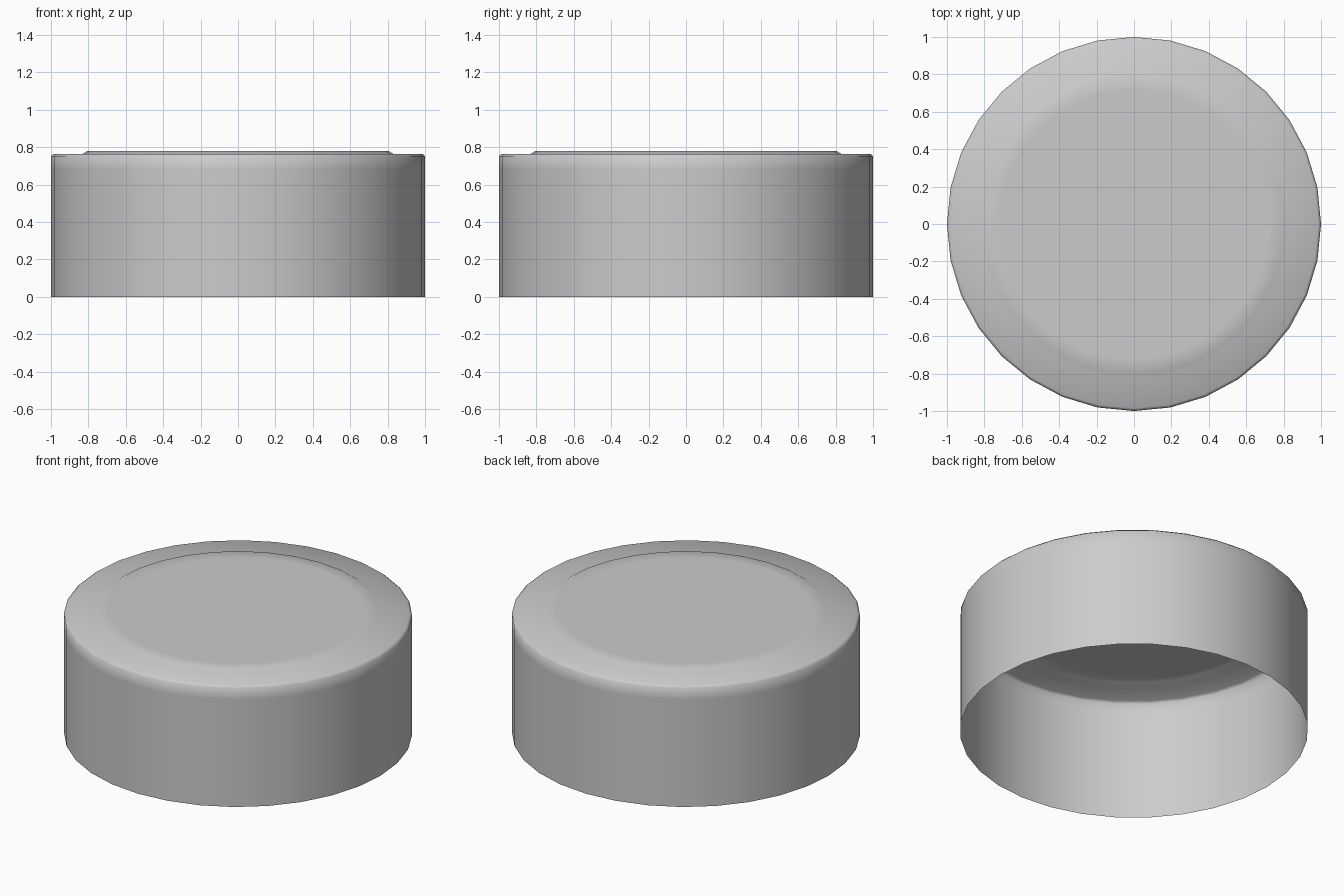
import bpy, bmesh
from math import cos, sin, tau

if "Cube" in bpy.data.objects:
    bpy.data.objects.remove(bpy.data.objects["Cube"])

SIDES = 32

# Wall and top profile as (radius, height), open at the bottom
PROFILE = [(1.0, 0.0), (1.0, 0.68), (1.0, 0.752), (0.985, 0.765),
           (0.83, 0.765), (0.805, 0.78), (0.72, 0.78)]

bm = bmesh.new()
rings = [[bm.verts.new((r * cos(tau * i / SIDES), r * sin(tau * i / SIDES), z))
          for i in range(SIDES)] for r, z in PROFILE]

# Skin between neighbouring rings
for low, high in zip(rings, rings[1:]):
    for i in range(SIDES):
        j = (i + 1) % SIDES
        bm.faces.new((low[i], low[j], high[j], high[i]))

# Raised centre panel
bm.faces.new(rings[-1])

for face in bm.faces:
    face.smooth = True

mesh = bpy.data.meshes.new("round_lid")
bm.to_mesh(mesh)
bm.free()
lid = bpy.data.objects.new("round_lid", mesh)
bpy.context.collection.objects.link(lid)
